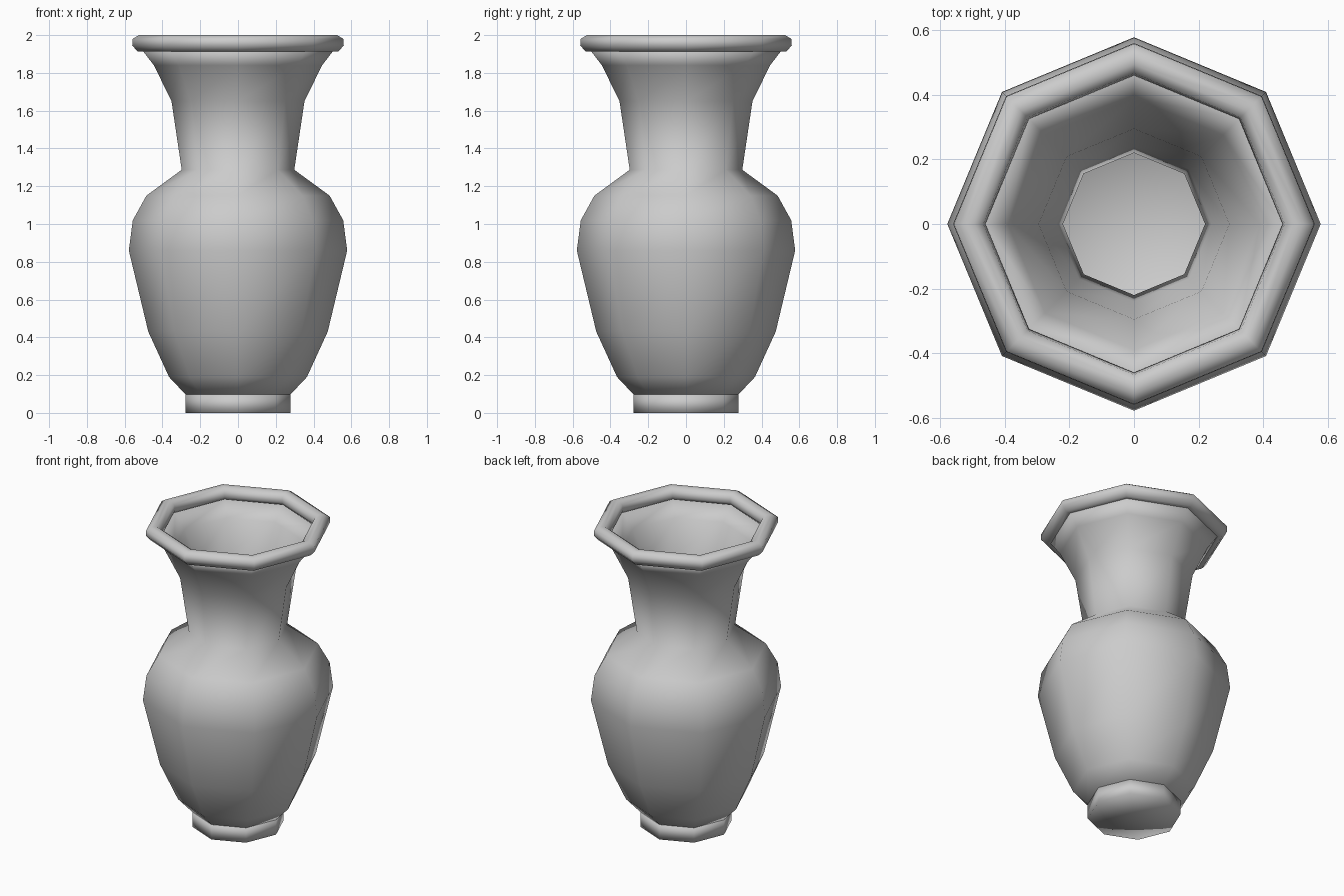
import bpy, bmesh, math

if "Cube" in bpy.data.objects:
    bpy.data.objects.remove(bpy.data.objects["Cube"])

SIDES = 8

clay = bpy.data.materials.new("grey clay")
clay.diffuse_color = (0.6, 0.6, 0.6, 1)
clay.use_nodes = True
clay.node_tree.nodes["Principled BSDF"].inputs["Base Color"].default_value = clay.diffuse_color


def lathe(name, profile, closed=False):
    """Spin an (r, z) profile into an eight-sided, smooth shaded part.
    A radius of zero closes the surface with a fan."""
    bm = bmesh.new()
    rings = []
    for r, z in profile:
        if r == 0:
            rings.append([bm.verts.new((0, 0, z))] * SIDES)
        else:
            rings.append([bm.verts.new((r * math.cos(a), r * math.sin(a), z))
                          for a in (i * math.tau / SIDES for i in range(SIDES))])
    pairs = list(zip(rings, rings[1:]))
    if closed:
        pairs.append((rings[-1], rings[0]))
    for low, high in pairs:
        for i in range(SIDES):
            j = (i + 1) % SIDES
            corners = dict.fromkeys((low[i], low[j], high[j], high[i]))
            bm.faces.new(list(corners)).smooth = True
    bmesh.ops.recalc_face_normals(bm, faces=bm.faces)
    mesh = bpy.data.meshes.new(name)
    bm.to_mesh(mesh)
    bm.free()
    mesh.materials.append(clay)
    obj = bpy.data.objects.new(name, mesh)
    bpy.context.collection.objects.link(obj)
    return obj


# Straight foot with a closed underside
lathe("foot", [(0, 0), (0.278, 0), (0.278, 0.098), (0, 0.098)])

# Hollow body: outer wall up to the lip, then inner wall down to the floor
outer = [(0.278, 0.098), (0.365, 0.19), (0.475, 0.43), (0.578, 0.86),
         (0.557, 1.02), (0.485, 1.15), (0.298, 1.287), (0.352, 1.65),
         (0.445, 1.84), (0.503, 1.915)]
inner = [(0.46, 1.93), (0.39, 1.84), (0.295, 1.65), (0.24, 1.30),
         (0.22, 1.25), (0.43, 1.11), (0.50, 1.0), (0.52, 0.86),
         (0.42, 0.44), (0.31, 0.22), (0.22, 0.15), (0, 0.15)]
lathe("body", [(0, 0.098)] + outer + inner)

# Rolled rim
lathe("rim", [(0.48, 1.912), (0.53, 1.912), (0.56, 1.945), (0.558, 1.98),
              (0.525, 2.0), (0.495, 2.0), (0.467, 1.98), (0.46, 1.945)],
      closed=True)
